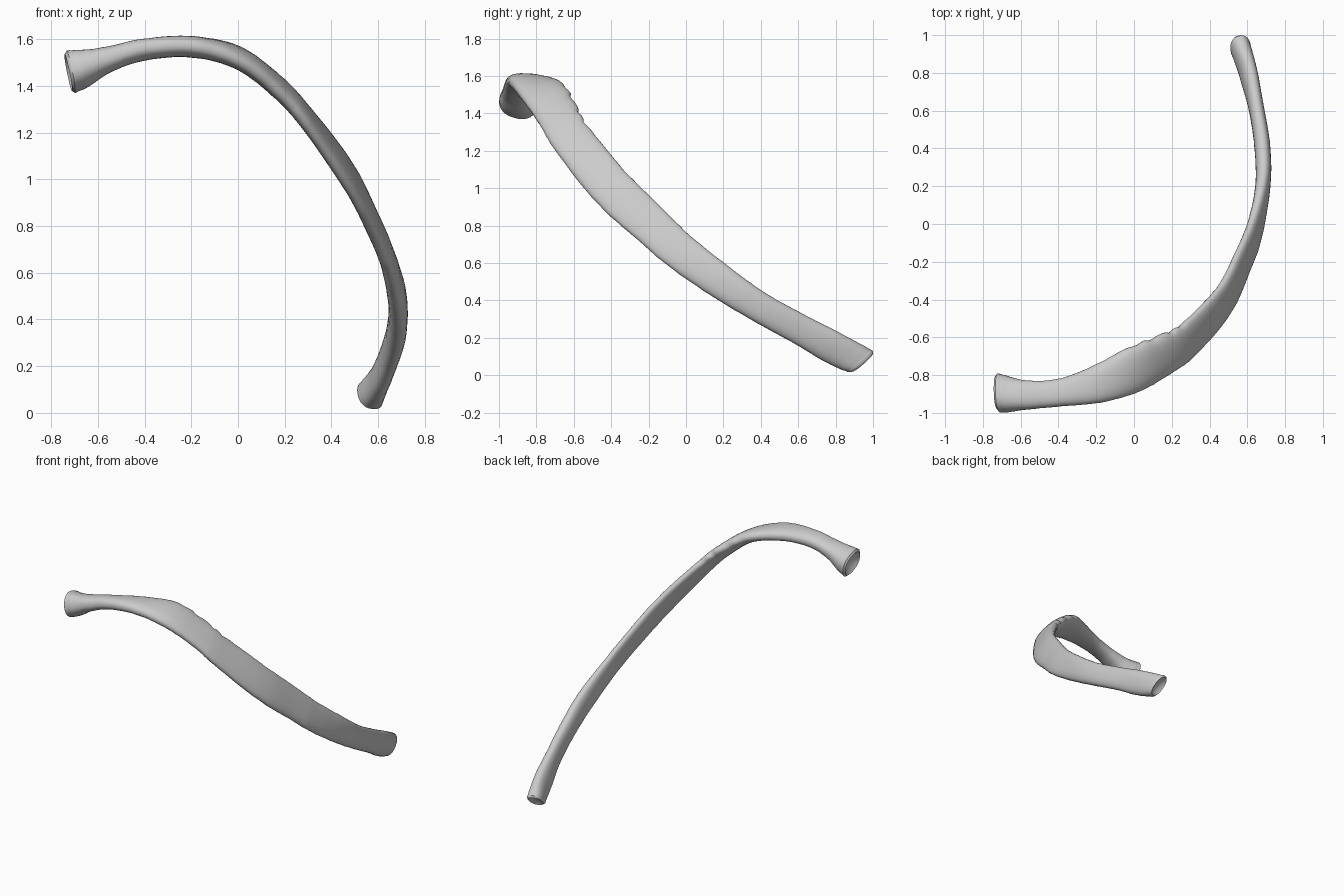
import bpy, bmesh, math, random
from mathutils import Vector

if "Cube" in bpy.data.objects:
    bpy.data.objects.remove(bpy.data.objects["Cube"], do_unlink=True)
random.seed(4)

# Stations along the bone: centre x y z, half-width vector x y z, half thickness
STATIONS = [
    (-.715, -.895, 1.46, 0, .1, -.03, .09),
    (-.66, -.9, 1.475, 0, .09, -.03, .077),
    (-.55, -.905, 1.515, 0, .075, -.01, .053),
    (-.4, -.893, 1.555, 0, .073, -.01, .045),
    (-.2, -.85, 1.567, -.025, .095, 0, .046),
    (0, -.77, 1.52, -.03, .115, .03, .045),
    (.17, -.685, 1.395, -.03, .1, .05, .04),
    (.29, -.61, 1.265, -.03, .085, .07, .036),
    (.475, -.405, 1.01, -.025, .07, .09, .035),
    (.575, -.2, .815, -.02, .065, .085, .034),
    (.64, -.03, .66, -.015, .06, .08, .035),
    (.682, .2, .49, 0, .05, .075, .04),
    (.68, .4, .36, 0, .04, .07, .042),
    (.65, .6, .25, 0, .04, .07, .04),
    (.605, .8, .14, .01, .045, .075, .045),
    (.565, .93, .075, -.01, .065, .058, .055),
]
SIDES, STEPS = 28, 8


def smooth_stations(rows, steps):
    """Catmull-Rom interpolation of whole station rows."""
    out = []
    last = len(rows) - 1
    for i in range(last):
        group = [rows[min(max(i + k, 0), last)] for k in (-1, 0, 1, 2)]
        for s in range(steps):
            t = s / steps
            out.append([b + t * ((c - a) + t * ((2 * a - 5 * b + 4 * c - d)
                        + t * (3 * (b - c) + d - a))) / 2
                        for a, b, c, d in zip(*group)])
    out.append(list(rows[-1]))
    return out


def rounded(value):
    """Slightly squared oval profile."""
    return math.copysign(abs(value) ** 0.85, value)


def add_ring(bm, centre, width, normal, scale, roughness):
    ring = []
    for k in range(SIDES):
        angle = math.tau * k / SIDES
        across, out = rounded(math.cos(angle)), rounded(math.sin(angle))
        if across > 0:
            across -= roughness * across ** 4
        ring.append(bm.verts.new(centre + (width * across + normal * out) * scale))
    return ring


def bridge(bm, first, second):
    for k in range(SIDES):
        n = (k + 1) % SIDES
        bm.faces.new((first[k], first[n], second[n], second[k]))


rows = smooth_stations(STATIONS, STEPS)
centres = [Vector(r[:3]) for r in rows]
bm = bmesh.new()
rings = []
for i, row in enumerate(rows):
    tangent = (centres[min(i + 1, len(rows) - 1)] - centres[max(i - 1, 0)]).normalized()
    width = Vector(row[3:6])
    normal = tangent.cross(width).normalized() * row[6]
    # Worn, ragged upper edge over the front bend, faint ripples along the shaft
    ragged = random.uniform(-.04, .16) if 0 < row[0] < .3 else 0
    ripple = 1 + random.uniform(-.012, .012)
    if i == 0:
        for scale, push in ((.45, .02), (.85, -.012)):
            rings.append(add_ring(bm, centres[0] + tangent * push, width, normal, scale, 0))
    rings.append(add_ring(bm, centres[i], width, normal, ripple, ragged))
for scale, push in ((.85, .014), (.45, -.006)):
    rings.append(add_ring(bm, centres[-1] + tangent * push, width, normal, scale, 0))

for first, second in zip(rings, rings[1:]):
    bridge(bm, first, second)
bm.faces.new(rings[0])
bm.faces.new(rings[-1])
bmesh.ops.recalc_face_normals(bm, faces=bm.faces)

mesh = bpy.data.meshes.new("rib_bone")
bm.to_mesh(mesh)
bm.free()
rib = bpy.data.objects.new("rib_bone", mesh)
bpy.context.collection.objects.link(rib)

# Single pale grey material
grey = bpy.data.materials.new("pale grey")
grey.use_nodes = True
colour = (.6, .6, .6, 1)
grey.diffuse_color = colour
grey.node_tree.nodes["Principled BSDF"].inputs["Base Color"].default_value = colour
mesh.materials.append(grey)

bpy.context.view_layer.objects.active = rib
rib.select_set(True)
bpy.ops.object.shade_smooth_by_angle(angle=math.radians(60))
